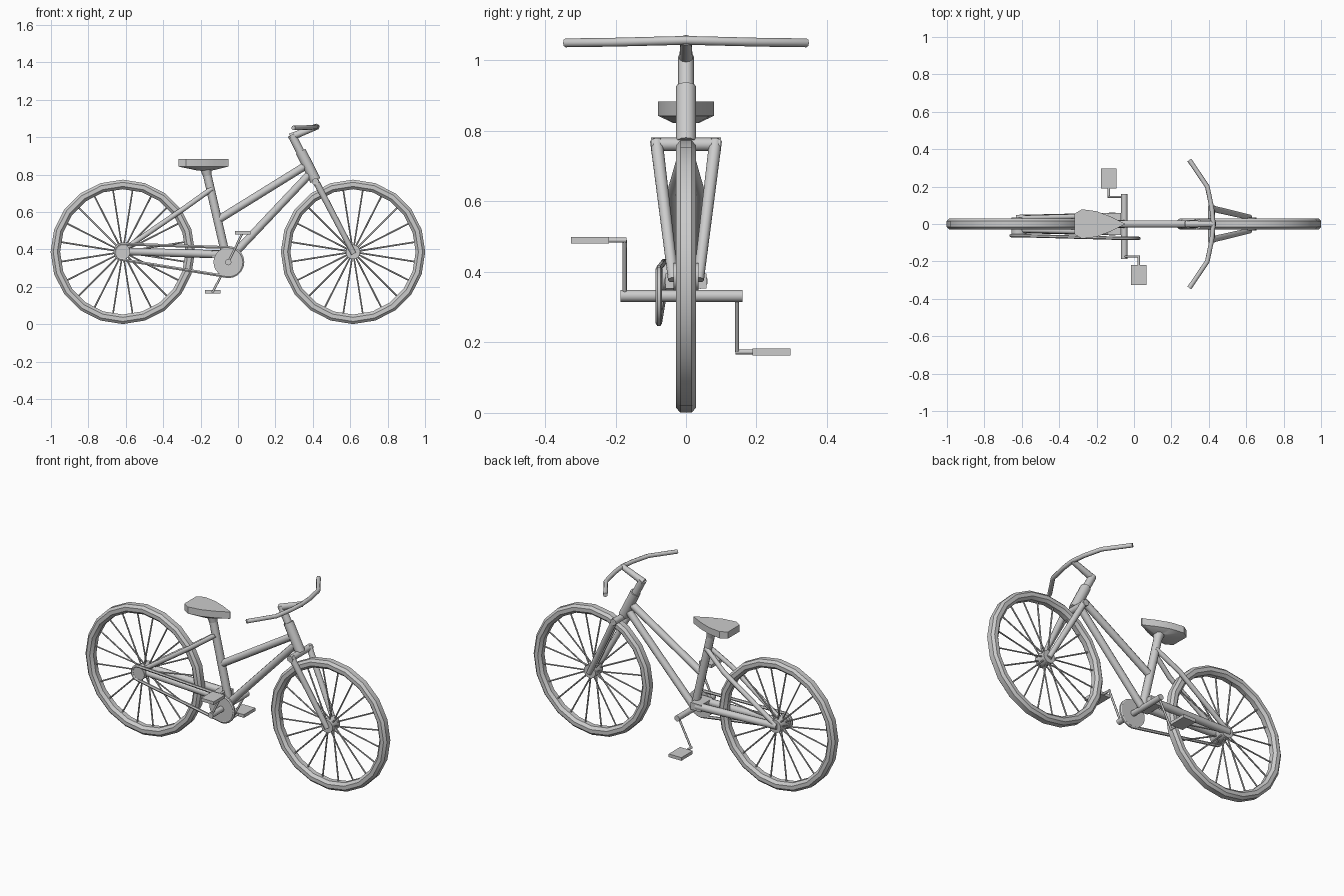
import bpy, bmesh, math
from mathutils import Vector

if "Cube" in bpy.data.objects:
    bpy.data.objects.remove(bpy.data.objects["Cube"])

REAR = Vector((-0.616, 0, 0.387))
FRONT = Vector((0.615, 0, 0.387))
BB = Vector((-0.052, 0, 0.332))


def smooth(ob, angle):
    bpy.ops.object.select_all(action='DESELECT')
    ob.select_set(True)
    bpy.context.view_layer.objects.active = ob
    bpy.ops.object.shade_smooth_by_angle(angle=math.radians(angle))


def finish(name, bm, angle=50):
    bmesh.ops.recalc_face_normals(bm, faces=bm.faces)
    me = bpy.data.meshes.new(name)
    bm.to_mesh(me)
    bm.free()
    ob = bpy.data.objects.new(name, me)
    bpy.context.collection.objects.link(ob)
    smooth(ob, angle)
    return ob


def add_rod(bm, a, b, r1, r2=None, sides=10):
    a, b = Vector(a), Vector(b)
    d = b - a
    m = d.to_track_quat('Z', 'Y').to_matrix().to_4x4()
    m.translation = (a + b) / 2
    bmesh.ops.create_cone(bm, cap_ends=True, segments=sides, radius1=r1,
                          radius2=r1 if r2 is None else r2, depth=d.length, matrix=m)


def rod(name, a, b, r1, r2=None, sides=10):
    bm = bmesh.new()
    add_rod(bm, a, b, r1, r2, sides)
    return finish(name, bm)


def pipe(name, pts, r, res=2, cyclic=False):
    cu = bpy.data.curves.new(name, 'CURVE')
    cu.dimensions = '3D'
    cu.bevel_depth = r
    cu.bevel_resolution = res
    cu.use_fill_caps = True
    sp = cu.splines.new('POLY')
    sp.points.add(len(pts) - 1)
    for p, c in zip(sp.points, pts):
        p.co = (*c, 1)
    sp.use_cyclic_u = cyclic
    ob = bpy.data.objects.new(name, cu)
    bpy.context.collection.objects.link(ob)
    bpy.ops.object.select_all(action='DESELECT')
    ob.select_set(True)
    bpy.context.view_layer.objects.active = ob
    bpy.ops.object.convert(target='MESH')
    smooth(bpy.context.view_layer.objects.active, 50)


def box(name, c, size):
    bm = bmesh.new()
    bmesh.ops.create_cube(bm, size=1)
    for v in bm.verts:
        v.co = Vector(c) + Vector([v.co[i] * size[i] for i in range(3)])
    return finish(name, bm, 30)


def wheel(name, c):
    # Tyre and rim: lathed cross-section with 20 sides
    prof = [(0.386, 0.016), (0.372, 0.029), (0.35, 0.029), (0.335, 0.014),
            (0.335, -0.014), (0.35, -0.029), (0.372, -0.029), (0.386, -0.016)]
    n = 20
    bm = bmesh.new()
    rings = []
    for i in range(n):
        t = math.tau * i / n
        rings.append([bm.verts.new(c + Vector((r * math.cos(t), y, r * math.sin(t))))
                      for r, y in prof])
    for i in range(n):
        p, q = rings[i], rings[(i + 1) % n]
        for j in range(8):
            k = (j + 1) % 8
            bm.faces.new((p[j], p[k], q[k], q[j]))
    finish(name + "_tyre", bm, 30)
    # Spokes
    bm = bmesh.new()
    for i in range(n):
        t = math.tau * (i + 0.5) / n
        u = Vector((math.cos(t), 0, math.sin(t)))
        side = Vector((0, 0.018 if i % 2 else -0.018, 0))
        add_rod(bm, c + u * 0.03 + side, c + u * 0.342, 0.0045, sides=6)
    finish(name + "_spokes", bm)
    # Solid hub
    rod(name + "_hub", c - Vector((0, 0.036, 0)), c + Vector((0, 0.036, 0)), 0.039, sides=16)


wheel("rear_wheel", REAR)
wheel("front_wheel", FRONT)

# Main frame tubes
rod("top_tube", (-0.10, 0, 0.562), (0.365, 0, 0.85), 0.021)
rod("down_tube", (-0.055, 0, 0.34), (0.38, 0, 0.80), 0.021)
rod("seat_tube", (-0.06, 0, 0.345), (-0.165, 0, 0.80), 0.023)
rod("seat_post", (-0.163, 0, 0.79), (-0.174, 0, 0.845), 0.022, 0.034)
rod("head_tube", (0.335, 0, 0.925), (0.414, 0, 0.768), 0.029, sides=12)
rod("steerer", (0.287, 0, 1.012), (0.345, 0, 0.90), 0.022, sides=12)

# Rear stays and front fork, both sides
for s, n in ((-1, "right"), (1, "left")):
    pipe(n + "_seat_stay", [(-0.14, s * 0.012, 0.725), (-0.28, s * 0.041, 0.625),
                            (-0.616, s * 0.032, 0.395)], 0.014)
    rod(n + "_chain_stay", (-0.63, s * 0.03, 0.39), (-0.10, s * 0.04, 0.374), 0.02, 0.022)
    rod(n + "_fork_leg", (0.412, s * 0.084, 0.772), (0.618, s * 0.036, 0.378), 0.018, 0.015)
box("chain_stay_bridge", (-0.105, 0, 0.374), (0.07, 0.115, 0.042))
rod("fork_crown", (0.414, -0.1, 0.762), (0.414, 0.1, 0.762), 0.019, sides=8)

# Stem and handlebar
rod("stem", (0.28, 0, 1.0), (0.425, 0, 1.058), 0.02, 0.016)
half = [(0.424, 0.0, 1.057), (0.416, 0.085, 1.055), (0.392, 0.2, 1.052), (0.296, 0.342, 1.05)]
pipe("handlebar", [(x, -y, z) for x, y, z in half[:0:-1]] + half, 0.0125)

# Saddle: stacked outline loops tapering to the post
edge = [(-0.318, 0.055), (-0.278, 0.079), (-0.2, 0.068), (-0.125, 0.04), (-0.075, 0.014), (-0.052, 0.004)]
edge = edge + [(x, -y) for x, y in reversed(edge)]
bm = bmesh.new()
loops = []
for z, k in ((0.883, 1), (0.843, 1), (0.822, 0.3)):
    loops.append([bm.verts.new((-0.175 + (x + 0.175) * k, y * (k if k > 0.5 else 0.45), z))
                  for x, y in edge])
m = len(edge)
for a, b in zip(loops, loops[1:]):
    for i in range(m):
        j = (i + 1) % m
        bm.faces.new((a[i], a[j], b[j], b[i]))
bm.faces.new(loops[0])
bm.faces.new(loops[-1])
finish("saddle", bm, 30)

# Chainring, rear sprocket and chain
rod("chainring", BB + Vector((0, -0.084, 0)), BB + Vector((0, -0.068, 0)), 0.079, sides=24)
rod("sprocket", REAR + Vector((0, -0.066, 0)), REAR + Vector((0, -0.034, 0)), 0.04, sides=16)
chain = []
for c, r, start, y in ((REAR, 0.042, 90, -0.062), (BB, 0.078, 270, -0.077)):
    for i in range(11):
        t = math.radians(start + 18 * i)
        chain.append(c + Vector((r * math.cos(t), y, r * math.sin(t))))
pipe("chain", chain, 0.009, 1, True)

# Crank axle, arms and pedals
rod("crank_axle", BB + Vector((0, -0.186, 0)), BB + Vector((0, 0.161, 0)), 0.017, sides=12)
for n, x, y, z, s in (("right", 0.025, -0.174, 0.49, -1), ("left", -0.135, 0.145, 0.173, 1)):
    rod(n + "_crank", (BB.x, y, BB.z), (x, y, z), 0.006, sides=8)
    rod(n + "_pedal_axle", (x, y - s * 0.005, z), (x, y + s * 0.06, z), 0.007, sides=8)
    box(n + "_pedal", (x, y + s * 0.098, z), (0.084, 0.108, 0.019))
